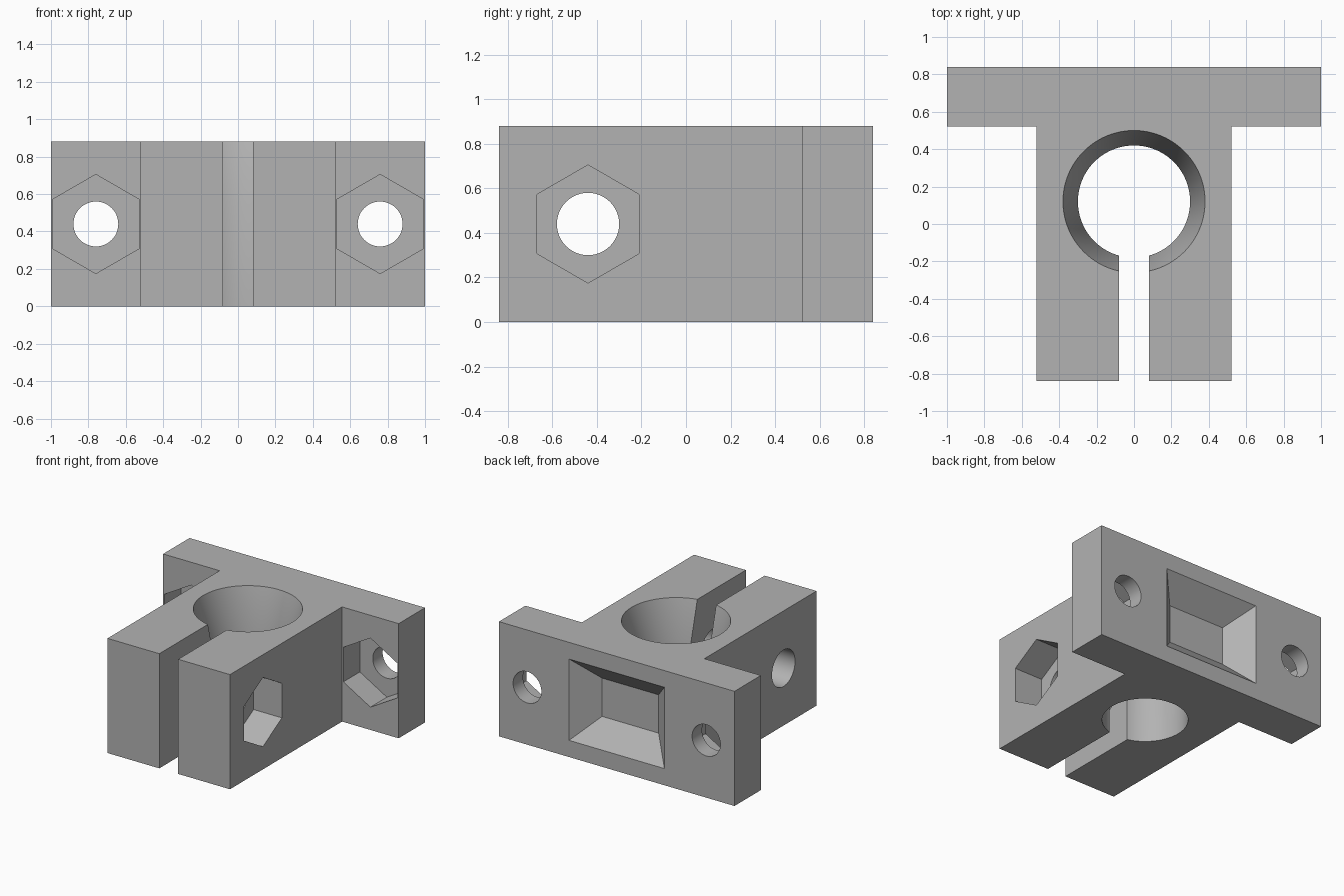
import bpy, bmesh
from math import sin, cos, tau
from mathutils import Vector

cube = bpy.data.objects.get("Cube")
if cube:
    bpy.data.objects.remove(cube, do_unlink=True)

HEIGHT = 0.88
MID = HEIGHT / 2


def loft(name, rings):
    """Closed solid through rings that share a point count."""
    bm = bmesh.new()
    loops = [[bm.verts.new(p) for p in ring] for ring in rings]
    n = len(loops[0])
    for a, b in zip(loops, loops[1:]):
        for i in range(n):
            j = (i + 1) % n
            bm.faces.new((a[i], a[j], b[j], b[i]))
    bm.faces.new(loops[0])
    bm.faces.new(loops[-1])
    bmesh.ops.recalc_face_normals(bm, faces=bm.faces)
    mesh = bpy.data.meshes.new(name)
    bm.to_mesh(mesh)
    bm.free()
    obj = bpy.data.objects.new(name, mesh)
    bpy.context.collection.objects.link(obj)
    return obj


def ring(axis, centre, at, radius, sides):
    """Regular polygon around an axis; its first point is up for x and y."""
    points = []
    for i in range(sides):
        s, c = radius * sin(tau * i / sides), radius * cos(tau * i / sides)
        u, v = centre[0] + s, centre[1] + c
        points.append({"x": Vector((at, u, v)),
                       "y": Vector((u, at, v)),
                       "z": Vector((u, v, at))}[axis])
    return points


def bar(name, axis, centre, start, end, radius, sides):
    return loft(name, [ring(axis, centre, t, radius, sides) for t in (start, end)])


def rect_y(y, half_x, half_z):
    return [Vector((sx * half_x, y, MID + sz * half_z))
            for sx, sz in ((-1, -1), (1, -1), (1, 1), (-1, 1))]


# T-shaped body
half = [(0.52, -0.84), (0.52, 0.52), (1, 0.52), (1, 0.84)]
outline = half + [(-x, y) for x, y in reversed(half)]
body = loft("clamp_bracket", [[(x, y, z) for x, y in outline] for z in (0, HEIGHT)])

cutters = []

# Bore, straight below and flared towards the top
flare = [(-0.1, 0.30), (0.56, 0.30), (HEIGHT, 0.38), (HEIGHT + 0.1, 0.405)]
cutters.append(loft("bore_cutter", [ring("z", (0, 0.12), z, r, 96) for z, r in flare]))

# Clamping slot
cutters.append(loft("slot_cutter", [[(x, y, z) for x, y in
               ((-0.08, -1), (0.08, -1), (0.08, 0), (-0.08, 0))]
               for z in (-0.1, HEIGHT + 0.1)]))

# Clamp bolt hole with nut recess on the left arm
cutters.append(bar("bolt_hole_cutter", "x", (-0.44, MID), -0.7, 0.7, 0.14, 48))
cutters.append(bar("nut_recess_cutter", "x", (-0.44, MID), 0.28, 0.7, 0.265, 6))

# Mounting holes with nut recesses in the flange
for side in (-1, 1):
    at = (side * 0.76, MID)
    cutters.append(bar("mount_hole_cutter", "y", at, 0.4, 1, 0.12, 48))
    cutters.append(bar("mount_recess_cutter", "y", at, 0.4, 0.72, 0.265, 6))

# Bevelled pocket in the back
cutters.append(loft("pocket_cutter", [rect_y(0.675, 0.24, 0.147),
                                      rect_y(0.84, 0.405, 0.312),
                                      rect_y(0.94, 0.505, 0.412)]))

# Cut everything out
bpy.ops.object.select_all(action="DESELECT")
bpy.context.view_layer.objects.active = body
body.select_set(True)
for cutter in cutters:
    cutter.hide_render = True
    mod = body.modifiers.new("cut", "BOOLEAN")
    mod.operation = "DIFFERENCE"
    mod.solver = "EXACT"
    mod.object = cutter
    bpy.ops.object.modifier_apply(modifier=mod.name)
for cutter in cutters:
    bpy.data.objects.remove(cutter, do_unlink=True)

# Single grey finish
grey = bpy.data.materials.new("plain_grey")
grey.use_nodes = True
colour = (0.45, 0.45, 0.45, 1)
grey.diffuse_color = colour
grey.node_tree.nodes["Principled BSDF"].inputs["Base Color"].default_value = colour
body.data.materials.clear()
body.data.materials.append(grey)
for face in body.data.polygons:
    face.material_index = 0

bpy.ops.object.shade_smooth_by_angle(angle=0.5)
